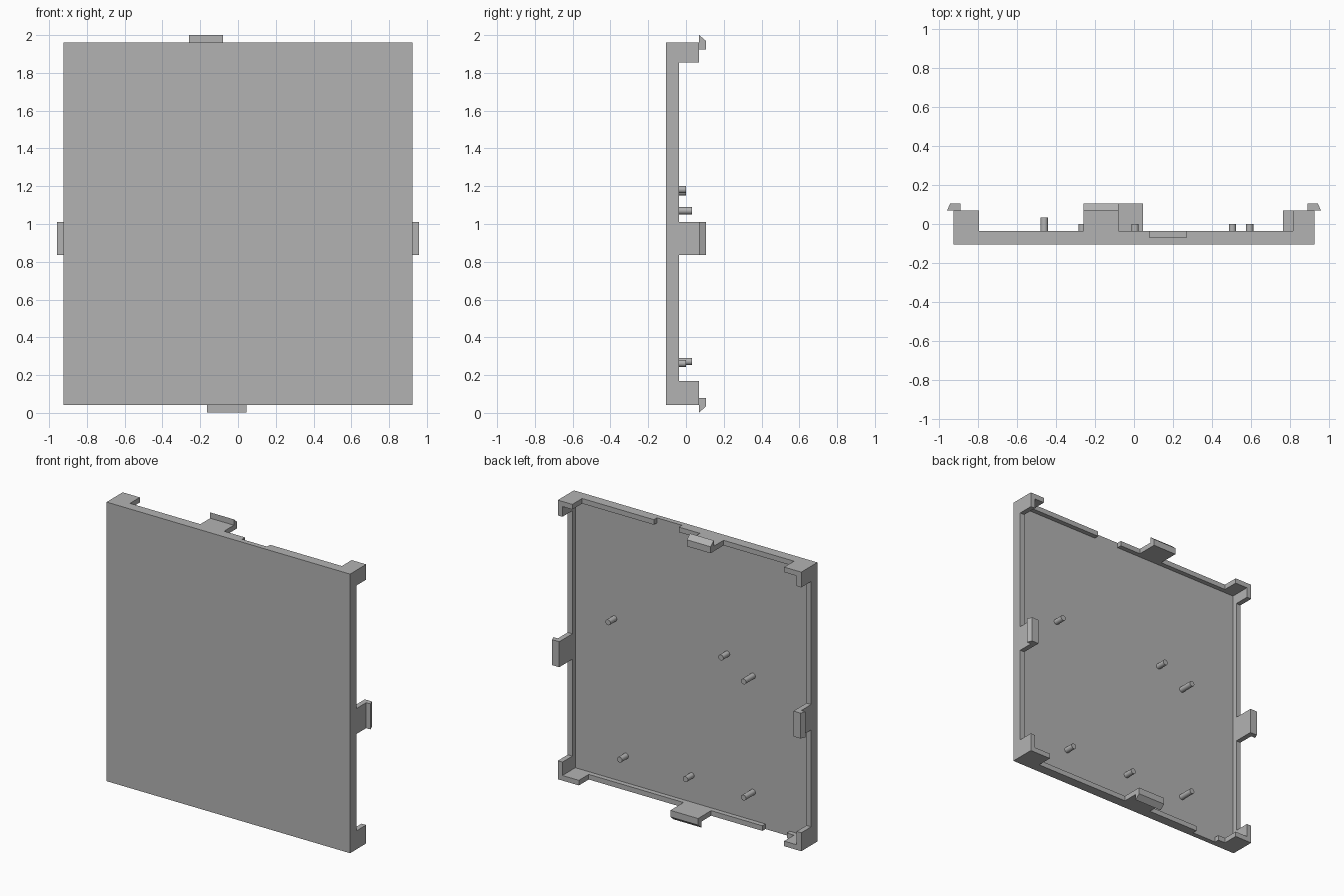
import bpy
import bmesh
from mathutils import Vector

cube = bpy.data.objects.get("Cube")
if cube:
    bpy.data.objects.remove(cube, do_unlink=True)

grey = bpy.data.materials.new("plain_grey")
grey.use_nodes = True
colour = (0.45, 0.45, 0.45, 1)
grey.diffuse_color = colour
grey.node_tree.nodes["Principled BSDF"].inputs["Base Color"].default_value = colour

# Panel limits
X, BOTTOM, TOP = 0.925, 0.043, 1.96
FRONT, FLOOR, RIM, POST, TIP = -0.105, -0.07, -0.037, 0.07, 0.105
WALL = 0.035


def prism(name, profile, start, sweep):
    """Extrude a closed outline, shifted by start, along sweep."""
    bm = bmesh.new()
    face = bm.faces.new([bm.verts.new(Vector(p) + Vector(start)) for p in profile])
    out = bmesh.ops.extrude_face_region(bm, geom=[face])
    verts = [v for v in out["geom"] if isinstance(v, bmesh.types.BMVert)]
    bmesh.ops.translate(bm, verts=verts, vec=sweep)
    bmesh.ops.recalc_face_normals(bm, faces=bm.faces)
    mesh = bpy.data.meshes.new(name)
    bm.to_mesh(mesh)
    bm.free()
    mesh.materials.append(grey)
    obj = bpy.data.objects.new(name, mesh)
    bpy.context.collection.objects.link(obj)
    return obj


def box(name, x0, x1, y0, y1, z0, z1):
    outline = [(x0, 0, z0), (x1, 0, z0), (x1, 0, z1), (x0, 0, z1)]
    return prism(name, outline, (0, y0, 0), (0, y1 - y0, 0))


# Flat panel
box("panel", -X, X, FRONT, FLOOR, BOTTOM, TOP)

# L-shaped corner posts: side, end, arm along x, arm along z
corners = {
    "top_left_post": (1, TOP, 0.11, 0.105),
    "top_right_post": (-1, TOP, 0.13, 0.105),
    "bottom_left_post": (1, BOTTOM, 0.16, 0.127),
    "bottom_right_post": (-1, BOTTOM, 0.13, 0.127),
}
for name, (sx, z, ax, az) in corners.items():
    sz = 1 if z == TOP else -1
    steps = [(0, 0), (ax, 0), (ax, WALL), (WALL, WALL), (WALL, az), (0, az)]
    outline = [(sx * (X - u), 0, z - sz * w) for u, w in steps]
    prism(name, outline, (0, FLOOR, 0), (0, POST - FLOOR, 0))


# Snap clips: a stem with an outward chamfered hook
def clip_outline(reach, chamfer):
    return [(-WALL, FLOOR), (0, FLOOR), (0, POST), (reach, POST),
            (reach - chamfer, TIP), (-WALL, TIP)]


def end_clip(name, edge, sign, x0, x1):
    outline = [(0, y, edge + sign * u) for u, y in clip_outline(0.04, 0.03)]
    prism(name, outline, (x0, 0, 0), (x1 - x0, 0, 0))


end_clip("top_clip", TOP, 1, -0.26, -0.08)
end_clip("bottom_clip", BOTTOM, -1, -0.165, 0.045)

CLIP_LOW, CLIP_HIGH = 0.835, 1.01
for side, s in (("left", 1), ("right", -1)):
    outline = [(s * (X + u), y, 0) for u, y in clip_outline(0.033, 0.015)]
    prism(side + "_clip", outline, (0, 0, CLIP_LOW), (0, 0, CLIP_HIGH - CLIP_LOW))
    # Low side rims between the posts and the clip
    x0, x1 = sorted((s * X, s * (X - WALL)))
    box(side + "_lower_rim", x0, x1, FLOOR, RIM, BOTTOM + 0.127, CLIP_LOW)
    box(side + "_upper_rim", x0, x1, FLOOR, RIM, CLIP_HIGH, TOP - 0.105)

# Top and bottom rims, each with one open notch
top_spans = [(-0.795, -0.26), (-0.08, 0.08), (0.27, 0.815)]
bottom_spans = [(-0.795, -0.74), (-0.555, -0.165), (0.045, 0.765)]
for name, spans, z in (("top_rim", top_spans, TOP - WALL),
                       ("bottom_rim", bottom_spans, BOTTOM)):
    for x0, x1 in spans:
        box(name, x0, x1, FLOOR, RIM, z, z + WALL)

# Locating pins on the inner face: x, z, tip
pins = [(0.593, 1.182, 0), (-0.265, 1.17, 0), (-0.46, 1.07, 0.033),
        (0.505, 0.262, 0), (0.005, 0.262, 0), (-0.46, 0.272, 0.033)]
for x, z, tip in pins:
    bpy.ops.mesh.primitive_cylinder_add(
        vertices=24, radius=0.019, depth=tip - FLOOR,
        location=(x, (tip + FLOOR) / 2, z), rotation=(1.5708, 0, 0))
    pin = bpy.context.object
    pin.name = "locating_pin"
    pin.data.materials.append(grey)
    bpy.ops.object.shade_smooth_by_angle()
